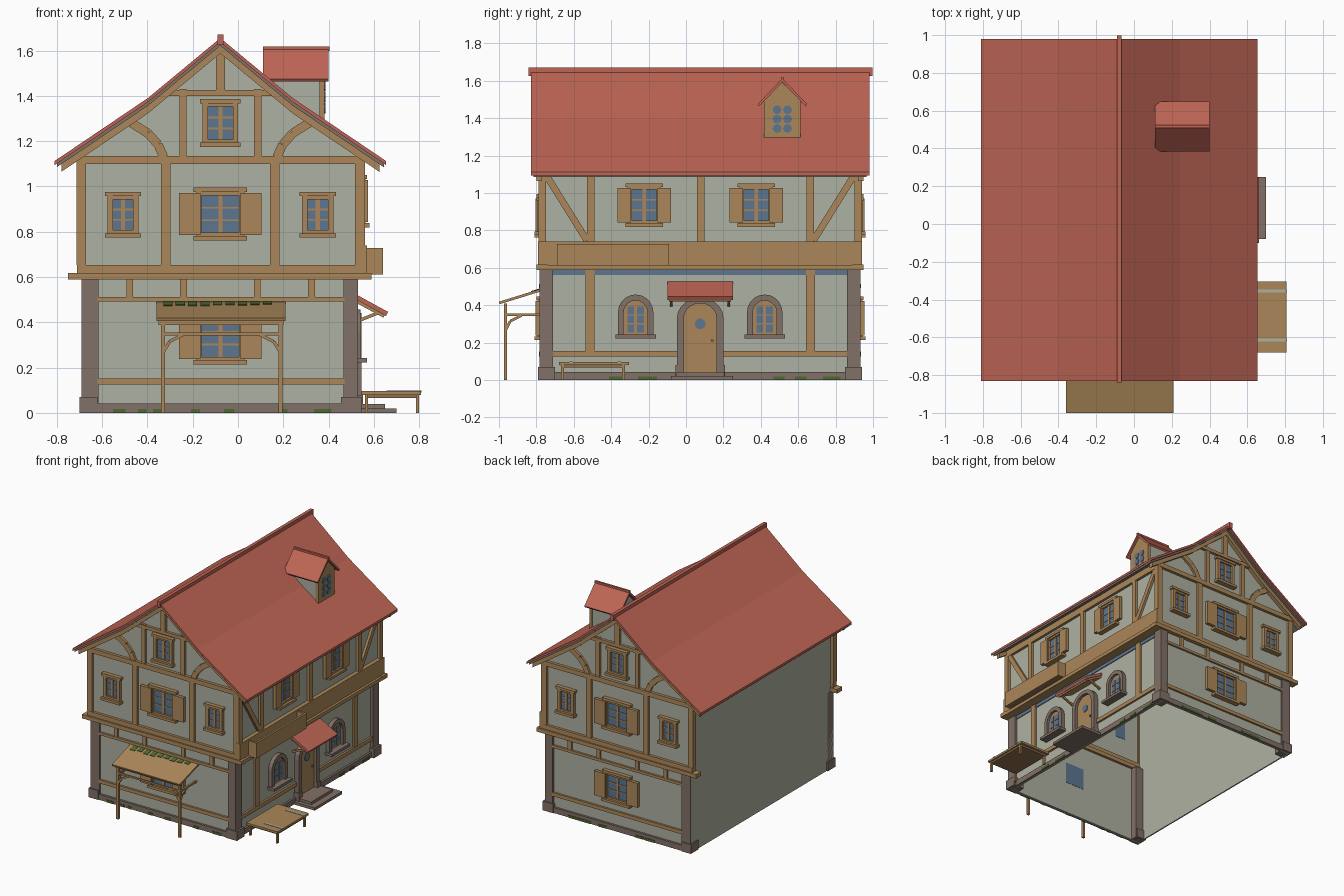
import bpy, bmesh, math, random

if "Cube" in bpy.data.objects:
    bpy.data.objects.remove(bpy.data.objects["Cube"])
random.seed(4)

COLOURS = {
    "roof_red": (0.52, 0.13, 0.09), "dark_red": (0.30, 0.07, 0.055),
    "timber": (0.41, 0.245, 0.10), "dark_timber": (0.27, 0.165, 0.075),
    "plaster": (0.42, 0.44, 0.36), "stone": (0.22, 0.165, 0.135),
    "glass_blue": (0.11, 0.18, 0.28), "moss_green": (0.08, 0.14, 0.03),
}
MATS = {}
for n, c in COLOURS.items():
    MATS[n] = bpy.data.materials.new(n)
    MATS[n].diffuse_color = (*c, 1)

# facades map (along, outward, up) to world space
FRONT = lambda u, d, z: (u, -0.77 - d, z)
BACK = lambda u, d, z: (u, 0.92 + d, z)
RIGHT = lambda u, d, z: (0.54 + d, u, z)
RIGHT_LOW = lambda u, d, z: (0.51 + d, u, z)
ALONG_Y = lambda u, d, z: (u, d, z)
ALONG_X = lambda u, d, z: (d, u, z)
CX = -0.078
parts = {}


def prism(name, mat, F, pts, d0, d1):
    bm = parts.setdefault((name, mat), bmesh.new())
    a = [bm.verts.new(F(u, d0, z)) for u, z in pts]
    b = [bm.verts.new(F(u, d1, z)) for u, z in pts]
    bm.faces.new(a)
    bm.faces.new(b[::-1])
    for i in range(len(pts)):
        j = (i + 1) % len(pts)
        bm.faces.new((a[i], b[i], b[j], a[j]))


def box(name, mat, F, u0, u1, z0, z1, d0, d1):
    prism(name, mat, F, [(u0, z0), (u1, z0), (u1, z1), (u0, z1)], d0, d1)


def beam(name, mat, F, path, w, d0, d1):
    for (u0, z0), (u1, z1) in zip(path, path[1:]):
        l = math.hypot(u1 - u0, z1 - z0)
        nx, nz = -(z1 - z0) / l * w / 2, (u1 - u0) / l * w / 2
        prism(name, mat, F, [(u0 + nx, z0 + nz), (u1 + nx, z1 + nz),
                             (u1 - nx, z1 - nz), (u0 - nx, z0 - nz)], d0, d1)


def arch(uc, half, z0, spring, top, n=10):
    return [(uc + half, z0)] + [(uc + half * math.cos(math.pi * i / n),
            spring + (top - spring) * math.sin(math.pi * i / n)) for i in range(n + 1)] + [(uc - half, z0)]


def ring(name, mat, F, o, i, d0, d1):
    for k in range(len(o) - 1):
        prism(name, mat, F, [o[k], o[k + 1], i[k + 1], i[k]], d0, d1)


def disc(name, mat, F, u, z, r, d0, d1, n=10):
    prism(name, mat, F, [(u + r * math.cos(2 * math.pi * i / n), z + r * math.sin(2 * math.pi * i / n))
                         for i in range(n)], d0, d1)


def window(side, F, uc, zc, w, h, shutter=0.0, f=0.024):
    n, hw, hh = side + "_windows", w / 2, h / 2
    box(n + "_glass", "glass_blue", F, uc - hw, uc + hw, zc - hh, zc + hh, -0.012, 0.008)
    for s in (-1, 1):
        a, b = sorted((uc + s * hw, uc + s * (hw + f)))
        box(n, "timber", F, a, b, zc - hh - f, zc + hh + f, 0, 0.024)
        if shutter:
            a, b = sorted((uc + s * (hw + 0.006), uc + s * (hw + shutter)))
            box(side + "_shutters", "timber", F, a, b, zc - hh - 0.01, zc + hh + 0.01, 0.01, 0.034)
        a, b = sorted((zc + s * hh, zc + s * (hh + f)))
        box(n, "timber", F, uc - hw, uc + hw, a, b, 0, 0.022)
        a, b = sorted((zc + s * (hh + f * 0.6), zc + s * (hh + f * 1.4)))
        box(n, "timber", F, uc - hw - 0.035, uc + hw + 0.035, a, b, 0, 0.04 if s < 0 else 0.03)
    box(n, "timber", F, uc - 0.009, uc + 0.009, zc - hh, zc + hh, 0, 0.014)
    for k in (-1, 1):
        z = zc + k * h / 6
        box(n, "timber", F, uc - hw, uc + hw, z - 0.004, z + 0.004, 0, 0.012)


# main roof: slightly flared profile, with board lining below
half = [(0, 1.655), (0.32, 1.39), (0.732, 1.112)]
def roof_line(dz, cut=0.0):
    h = [(u, z + dz) for u, z in half]
    if cut:
        h[-1] = (h[-1][0] - cut, h[-1][1] + 0.68 * cut)
    return [(CX - u, z) for u, z in h[::-1]] + [(CX + u, z) for u, z in h[1:]]

prism("roof", "roof_red", ALONG_Y, roof_line(0) + roof_line(-0.018)[::-1], -0.83, 0.98)
prism("roof_lining", "stone", ALONG_Y, roof_line(-0.018, 0.01) + roof_line(-0.034, 0.01)[::-1], -0.815, 0.965)
box("ridge_cap", "roof_red", ALONG_Y, CX - 0.013, CX + 0.013, 1.625, 1.67, -0.842, 0.998)

# plain left wall and right walls
box("left_wall", "plaster", ALONG_Y, -0.69, -0.68, 0, 1.17, -0.775, 0.925)
box("right_lower_wall", "plaster", RIGHT_LOW, -0.77, 0.92, 0, 0.6, -0.01, 0)
box("right_upper_wall", "plaster", RIGHT, -0.77, 0.92, 0.6, 1.16, -0.01, 0)

# front and back half-timbered gables
for side, F in (("front", FRONT), ("back", BACK)):
    t = side + "_timber_frame"
    prism(side + "_wall", "plaster", F, [(-0.69, 0), (0.51, 0), (0.51, 0.6), (0.54, 0.6), (0.54, 1.15),
          (0.242, 1.36), (CX, 1.62), (-0.398, 1.36), (-0.69, 1.16)], -0.01, 0)
    box(t, "timber", F, -0.75, 0.59, 0.588, 0.618, -0.03, 0.03)
    box(t, "timber", F, -0.71, 0.56, 0.618, 0.652, -0.02, 0.02)
    box(t, "timber", F, -0.71, 0.56, 1.10, 1.135, -0.02, 0.022)
    box(t, "timber", F, -0.33, 0.175, 1.40, 1.425, 0, 0.02)
    box(t, "timber", F, CX - 0.02, CX + 0.02, 1.425, 1.61, 0, 0.02)
    box(t, "timber", F, -0.62, 0.47, 0.125, 0.152, 0, 0.015)
    box(t, "timber", F, -0.62, 0.47, 0.492, 0.512, 0, 0.015)
    for u in (-0.478, -0.24, 0.085, 0.325):
        box(t, "timber", F, u - 0.015, u + 0.015, 0.512, 0.588, 0, 0.013)
    prism(t, "timber", F, roof_line(-0.034, 0.03) + roof_line(-0.068, 0.03)[::-1], 0, 0.03)
    for s in (-1, 1):
        for u, w, z0, z1 in ((0.615, 0.042, 0.652, 1.12), (0.24, 0.042, 0.652, 1.10), (0.165, 0.032, 1.135, 1.43)):
            box(t, "timber", F, CX + s * u - w / 2, CX + s * u + w / 2, z0, z1, -0.02 if u > 0.6 else 0, 0.018)
        beam(t, "timber", F, [(CX + s * u, z) for u, z in ((0.40, 1.285), (0.32, 1.235), (0.275, 1.185), (0.25, 1.13))],
             0.04, 0, 0.017)
        window(side, F, CX + s * 0.43, 0.875, 0.09, 0.135)
    for z in (0.33, 0.878):
        window(side, F, CX, z, 0.165, 0.165, 0.1)
    window(side, F, CX, 1.28, 0.11, 0.145)
    # stone corners and base
    for a, b, c, d in ((-0.69, -0.615, -0.70, -0.62), (0.465, 0.53, 0.455, 0.545)):
        box("corner_pillars", "stone", F, a, b, 0, 0.588, -0.06, 0.014)
        box("corner_pillars", "stone", F, c, d, 0, 0.07, -0.07, 0.022)
    box("stone_base", "stone", F, -0.65, 0.5, 0, 0.042, 0, 0.016)
    for i in range(7):
        u = random.uniform(-0.62, 0.42)
        box("moss", "moss_green", F, u, u + random.uniform(0.03, 0.09), 0, 0.018, 0.01, 0.02)

# right side timber
t = "right_timber_frame"
box(t, "timber", RIGHT, -0.80, 0.95, 0.588, 0.615, -0.04, 0.048)
box(t, "timber", RIGHT, -0.79, 0.94, 0.615, 0.74, -0.01, 0.03)
box(t, "timber", RIGHT, -0.79, 0.94, 1.09, 1.14, -0.01, 0.02)
for u in (-0.768, -0.508, 0.078, 0.664, 0.92):
    box(t, "timber", RIGHT, u - 0.02, u + 0.02, 0.74, 1.12, -0.01, 0.02)
for s in (-1, 1):
    beam(t, "timber", RIGHT, [(0.076 + s * 0.82, 1.09), (0.076 + s * 0.605, 0.745)], 0.036, 0, 0.018)
    u = 0.076 + s * 0.59
    box(t, "timber", RIGHT_LOW, u - 0.024, u + 0.024, 0.15, 0.588, 0, 0.013)
    # upper shuttered windows
    window("right", RIGHT, 0.076 + s * 0.3, 0.935, 0.13, 0.165, 0.078)
    # arched lower windows in stone surrounds
    u = 0.076 + s * 0.345
    inner = arch(u, 0.064, 0.24, 0.36, 0.425)
    ring("arched_window_stone", "stone", RIGHT_LOW, arch(u, 0.095, 0.24, 0.36, 0.457), inner, 0, 0.03)
    prism("arched_window_wood", "timber", RIGHT_LOW, inner, -0.012, 0.012)
    for k in (-1, 1):
        for z0, z1 in ((0.255, 0.298), (0.304, 0.345), (0.351, 0.392)):
            c = u + k * 0.026
            box("arched_window_glass", "glass_blue", RIGHT_LOW, c - 0.018, c + 0.018, z0, z1, 0.01, 0.016)
    box("arched_window_stone", "stone", RIGHT_LOW, u - 0.108, u + 0.108, 0.222, 0.242, 0, 0.06)
    box(t, "timber", RIGHT_LOW, *sorted((0.076 + s * 0.8, 0.076 + s * 0.12)), 0.125, 0.155, 0, 0.015)
    box("stone_base", "stone", RIGHT_LOW, *sorted((0.076 + s * 0.8, 0.076 + s * 0.12)), 0, 0.042, 0, 0.016)
    for i in range(4):
        m = 0.076 + s * random.uniform(0.25, 0.72)
        box("moss", "moss_green", RIGHT_LOW, m, m + 0.06, 0, 0.018, 0.01, 0.02)
box("blue_eave_strip", "glass_blue", RIGHT_LOW, -0.72, 0.88, 0.562, 0.588, 0, 0.006)

# arched door with stone surround
door = arch(0.076, 0.088, 0.03, 0.33, 0.41)
ring("door_surround", "stone", RIGHT_LOW, arch(0.076, 0.125, 0.03, 0.33, 0.44), door, 0, 0.035)
for s in (-1, 1):
    box("door_surround", "stone", RIGHT_LOW, 0.076 + s * 0.11 - 0.022, 0.076 + s * 0.11 + 0.022, 0, 0.08, 0, 0.042)
prism("door", "timber", RIGHT_LOW, door, -0.01, 0.014)
disc("door_window", "glass_blue", RIGHT_LOW, 0.076, 0.30, 0.029, 0.012, 0.02)
disc("door_knob", "stone", RIGHT_LOW, 0.14, 0.21, 0.008, 0.014, 0.026, 6)

# door steps and red awning
box("door_steps", "stone", ALONG_X, -0.08, 0.25, 0, 0.02, 0.51, 0.70)
box("door_steps", "stone", ALONG_X, -0.05, 0.205, 0.02, 0.04, 0.51, 0.65)
beam("door_awning", "roof_red", ALONG_Y, [(0.51, 0.518), (0.658, 0.437)], 0.02, -0.10, 0.25)
beam("door_awning_lining", "timber", ALONG_Y, [(0.51, 0.50), (0.645, 0.427)], 0.014, -0.09, 0.24)
for y in (-0.085, 0.222):
    beam("awning_brackets", "timber", ALONG_Y, [(0.515, 0.40), (0.615, 0.44)], 0.014, y, y + 0.014)

# open-topped planter box under the upper windows
for a, b, c, d in ((-0.69, -0.09, 0.625, 0.64), (-0.69, -0.675, 0.56, 0.626), (-0.105, -0.09, 0.56, 0.626)):
    box("planter_box", "timber", ALONG_X, a, b, 0.612, 0.728, c, d)
box("planter_floor", "dark_timber", ALONG_X, -0.68, -0.10, 0.612, 0.65, 0.56, 0.63)

# bench
box("bench_top", "timber", ALONG_X, -0.68, -0.305, 0.08, 0.096, 0.545, 0.807)
box("bench_apron", "dark_timber", ALONG_X, -0.66, -0.325, 0.066, 0.08, 0.56, 0.795)
for y in (-0.66, -0.335):
    for x in (0.56, 0.785):
        box("bench_legs", "timber", ALONG_X, y - 0.008, y + 0.008, 0, 0.08, x, x + 0.014)
for y in (-0.615, -0.355):
    box("bench_strips", "plaster", ALONG_X, y - 0.008, y + 0.008, 0.09, 0.099, 0.655, 0.81)

# porch canopy on posts
beam("porch_canopy", "timber", ALONG_X, [(-0.998, 0.412), (-0.765, 0.484)], 0.014, -0.36, 0.21)
box("porch_beam", "timber", ALONG_Y, -0.35, 0.20, 0.388, 0.41, -0.972, -0.958)
box("porch_beam", "timber", ALONG_Y, -0.33, 0.19, 0.342, 0.355, -0.970, -0.960)
for s in (-1, 1):
    x = -0.072 + s * 0.26
    box("porch_posts", "timber", ALONG_Y, x - 0.009, x + 0.009, 0, 0.41, -0.974, -0.956)
    box("porch_posts", "timber", ALONG_X, -0.965, -0.77, 0.342, 0.355, x - 0.007, x + 0.007)
    beam("porch_braces", "timber", ALONG_Y, [(x, 0.265), (x - s * 0.03, 0.315), (x - s * 0.09, 0.345)], 0.014, -0.971, -0.959)
    beam("porch_braces", "timber", ALONG_X, [(-0.965, 0.265), (-0.94, 0.315), (-0.88, 0.345)], 0.014, x - 0.006, x + 0.006)
for i in range(9):
    u = -0.33 + 0.055 * i
    l = random.uniform(0.015, 0.045)
    beam("moss", "moss_green", ALONG_X, [(-0.785 - l, 0.4855 - 0.309 * l), (-0.775, 0.4885)], 0.006, u, u + 0.04)

# dormer on the right slope
gable = [(0.425, 1.27), (0.605, 1.27), (0.605, 1.50), (0.515, 1.59), (0.425, 1.50)]
prism("dormer_walls", "plaster", ALONG_X, gable, 0.14, 0.362)
prism("dormer_front", "timber", ALONG_X, [(0.515 + (u - 0.515) * 1.08, z) for u, z in gable], 0.36, 0.382)
prism("dormer_roof", "roof_red", ALONG_X, [(0.383, 1.475), (0.515, 1.612), (0.648, 1.475),
      (0.64, 1.463), (0.515, 1.592), (0.391, 1.463)], 0.11, 0.40)
box("dormer_ridge", "roof_red", ALONG_X, 0.507, 0.523, 1.597, 1.618, 0.11, 0.403)
for u in (0.487, 0.543):
    for z in (1.345, 1.395, 1.445):
        disc("dormer_panes", "glass_blue", ALONG_X, u, z, 0.024, 0.38, 0.387, 8)

# turn the collected parts into objects
for (name, mat), bm in parts.items():
    bmesh.ops.recalc_face_normals(bm, faces=bm.faces)
    me = bpy.data.meshes.new(name)
    bm.to_mesh(me)
    bm.free()
    me.materials.append(MATS[mat])
    bpy.context.collection.objects.link(bpy.data.objects.new(name, me))

for m in bpy.data.materials:
    if m.users and not m.is_grease_pencil:
        m.use_nodes = True
        m.node_tree.nodes["Principled BSDF"].inputs["Base Color"].default_value = m.diffuse_color
